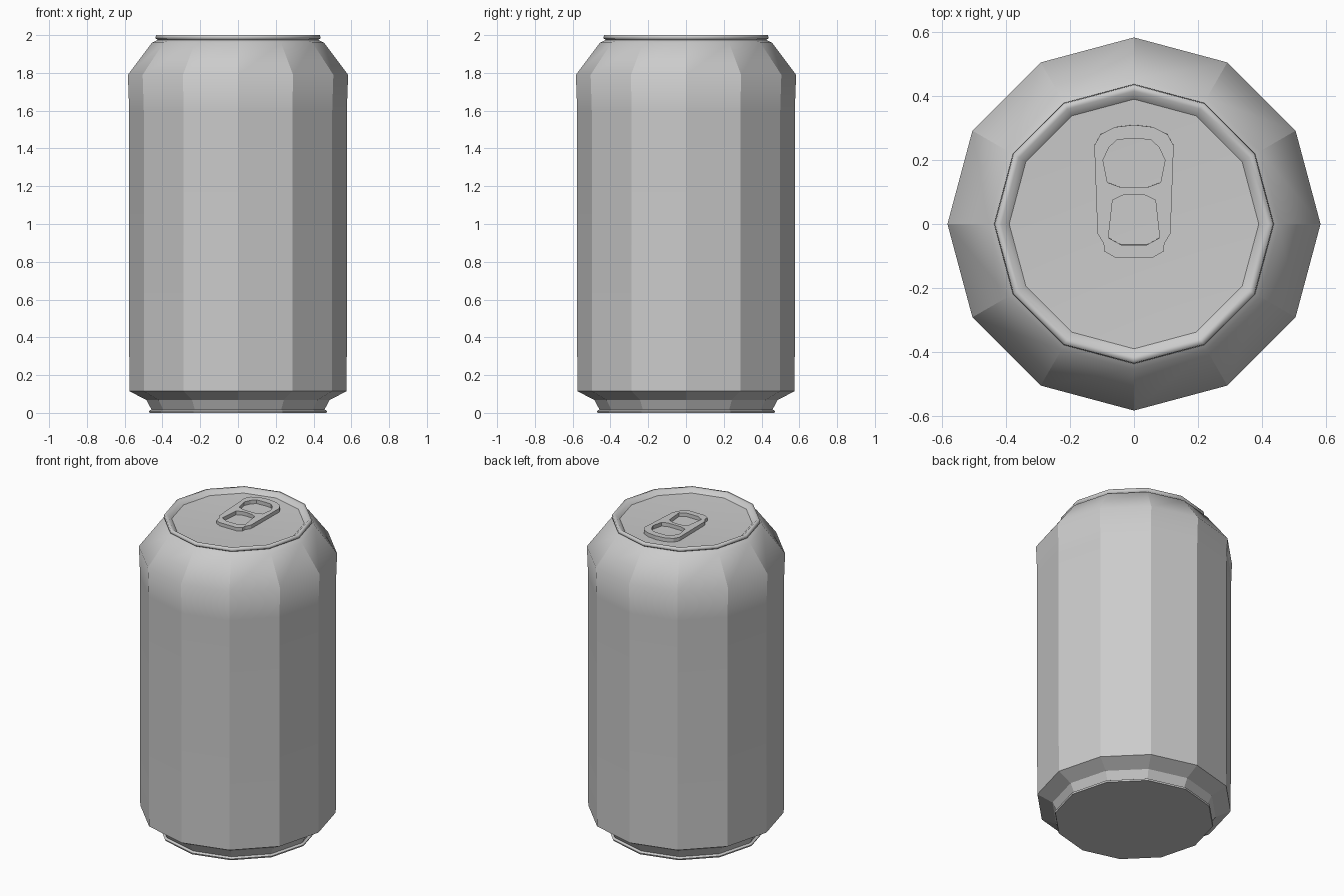
import bpy, bmesh, math
from mathutils import Vector

if "Cube" in bpy.data.objects:
    bpy.data.objects.remove(bpy.data.objects["Cube"])

SIDES = 12


def lathe(name, profile, sharp_rings):
    """Revolve (radius, z) rings; radius 0 gives a single pole vertex."""
    bm = bmesh.new()
    rings = []
    for r, z in profile:
        n = 1 if r == 0 else SIDES
        rings.append([bm.verts.new((r * math.cos(i * math.tau / SIDES),
                                    r * math.sin(i * math.tau / SIDES), z))
                      for i in range(n)])
    for lo, hi in zip(rings, rings[1:]):
        for i in range(SIDES):
            j = (i + 1) % SIDES
            corners = [lo[i % len(lo)], lo[j % len(lo)], hi[j % len(hi)], hi[i % len(hi)]]
            bm.faces.new(list(dict.fromkeys(corners)))
    bmesh.ops.recalc_face_normals(bm, faces=bm.faces)
    # facet edges stay crisp around the side, rings blend unless listed
    for f in bm.faces:
        f.smooth = True
    ring_of = {v: k for k, ring in enumerate(rings) for v in ring}
    for e in bm.edges:
        a, b = (ring_of[v] for v in e.verts)
        if a == b:
            e.smooth = a not in sharp_rings
        else:
            e.smooth = max(a, b) >= 10
    mesh = bpy.data.meshes.new(name)
    bm.to_mesh(mesh)
    bm.free()
    ob = bpy.data.objects.new(name, mesh)
    bpy.context.collection.objects.link(ob)
    return ob


# can: base, foot, wall, shoulder, rim and recessed lid
lathe("can_body", [
    (0, 0), (0.468, 0), (0.472, 0.01), (0.458, 0.018), (0.485, 0.068),
    (0.575, 0.115), (0.576, 0.36), (0.576, 1.6), (0.583, 1.79),
    (0.455, 1.96), (0.425, 1.975), (0.437, 1.983), (0.434, 2.0),
    (0.415, 1.999), (0.39, 1.976), (0.25, 1.970), (0, 1.968)],
    {1, 2, 3, 4, 5, 10, 14})


def mirrored(half):
    """Complete a left-right symmetric outline from its right half."""
    return half + [(-x, y) for x, y in reversed(half) if x > 0]


def plate(name, outlines, half_thickness, centre, tilt):
    """Flat plate from an outer outline plus hole outlines."""
    cu = bpy.data.curves.new(name, 'CURVE')
    cu.dimensions = '2D'
    cu.fill_mode = 'BOTH'
    cu.extrude = half_thickness
    for pts in outlines:
        sp = cu.splines.new('POLY')
        sp.points.add(len(pts) - 1)
        for p, (x, y) in zip(sp.points, pts):
            p.co = (x, y - centre[1], 0, 1)
        sp.use_cyclic_u = True
    ob = bpy.data.objects.new(name, cu)
    bpy.context.collection.objects.link(ob)
    ob.location = Vector(centre)
    ob.rotation_euler.x = tilt
    bpy.ops.object.select_all(action='DESELECT')
    ob.select_set(True)
    bpy.context.view_layer.objects.active = ob
    bpy.ops.object.convert(target='MESH')
    bpy.ops.object.shade_flat()


# pull tab with its finger hole and rivet opening
outer = mirrored([(0, 0.31), (0.06, 0.303), (0.105, 0.28), (0.124, 0.245),
                  (0.114, -0.03), (0.095, -0.06), (0.093, -0.085), (0.06, -0.104), (0, -0.104)])
finger_hole = mirrored([(0, 0.267), (0.052, 0.264), (0.078, 0.24), (0.097, 0.2),
                        (0.083, 0.13), (0.045, 0.116), (0, 0.116)])
rivet_hole = mirrored([(0, 0.093), (0.035, 0.09), (0.067, 0.075),
                       (0.08, -0.043), (0.04, -0.065), (0, -0.065)])
plate("pull_tab", [outer, finger_hole, rivet_hole], 0.012, (0, 0.1, 1.983), 0.02)
